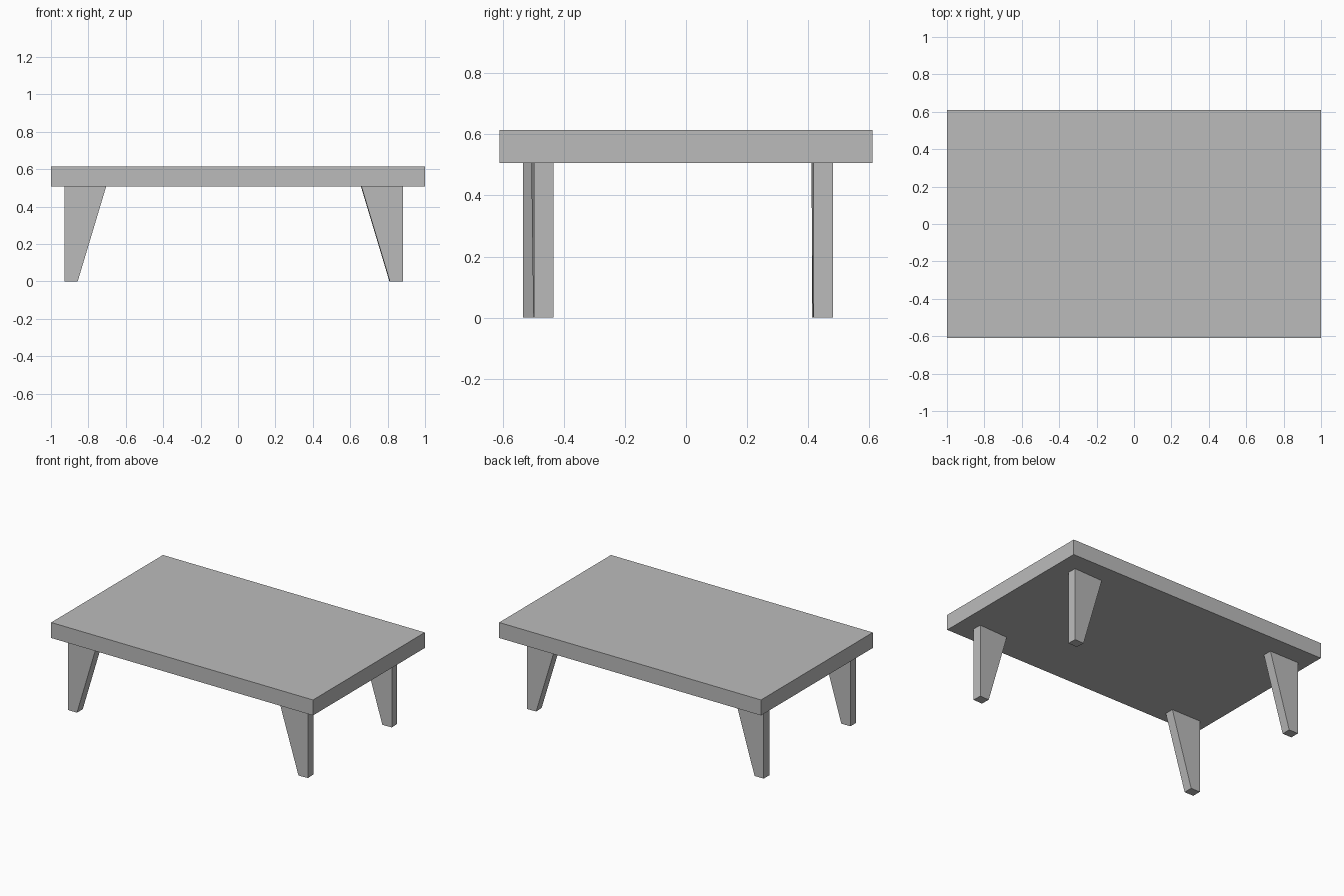
import bpy
import bmesh
from math import radians
from mathutils import Matrix

old = bpy.data.objects.get("Cube")
if old:
    bpy.data.objects.remove(old, do_unlink=True)

GREY = (0.5, 0.5, 0.5, 1.0)
grey = bpy.data.materials.new("plain grey")
grey.use_nodes = True
grey.diffuse_color = GREY
grey.node_tree.nodes["Principled BSDF"].inputs["Base Color"].default_value = GREY

TOP_Z = 0.614
UNDER_Z = 0.507


def prism(name, profile, depth):
    """Extrude an x-z profile along +y into a flat-faced solid."""
    bm = bmesh.new()
    face = bm.faces.new([bm.verts.new((x, 0, z)) for x, z in profile])
    moved = bmesh.ops.extrude_face_region(bm, geom=[face])["geom"]
    verts = [v for v in moved if isinstance(v, bmesh.types.BMVert)]
    bmesh.ops.translate(bm, verts=verts, vec=(0, depth, 0))
    bmesh.ops.recalc_face_normals(bm, faces=bm.faces)
    mesh = bpy.data.meshes.new(name)
    bm.to_mesh(mesh)
    bm.free()
    mesh.materials.append(grey)
    obj = bpy.data.objects.new(name, mesh)
    bpy.context.collection.objects.link(obj)
    return obj


# Tabletop slab
top = prism("tabletop", [(-1, UNDER_Z), (1, UNDER_Z), (1, TOP_Z), (-1, TOP_Z)], 1.22)
top.location.y = -0.61


# Legs: upright outer edge, sloping inner edge, the left pair turned slightly
def leg(name, x, y, side, turn):
    profile = [(0, 0), (-side * 0.07, 0), (-side * 0.222, UNDER_Z), (0, UNDER_Z)]
    obj = prism(name, profile, 0.063)
    obj.data.transform(Matrix.Rotation(radians(turn), 4, "Z"))
    obj.location = (x, y, 0)


leg("front_right_leg", -0.927, -0.533, -1, 0)
leg("back_right_leg", -0.927, 0.413, -1, 0)
leg("front_left_leg", 0.882, -0.497, 1, 2.5)
leg("back_left_leg", 0.882, 0.418, 1, 2)
